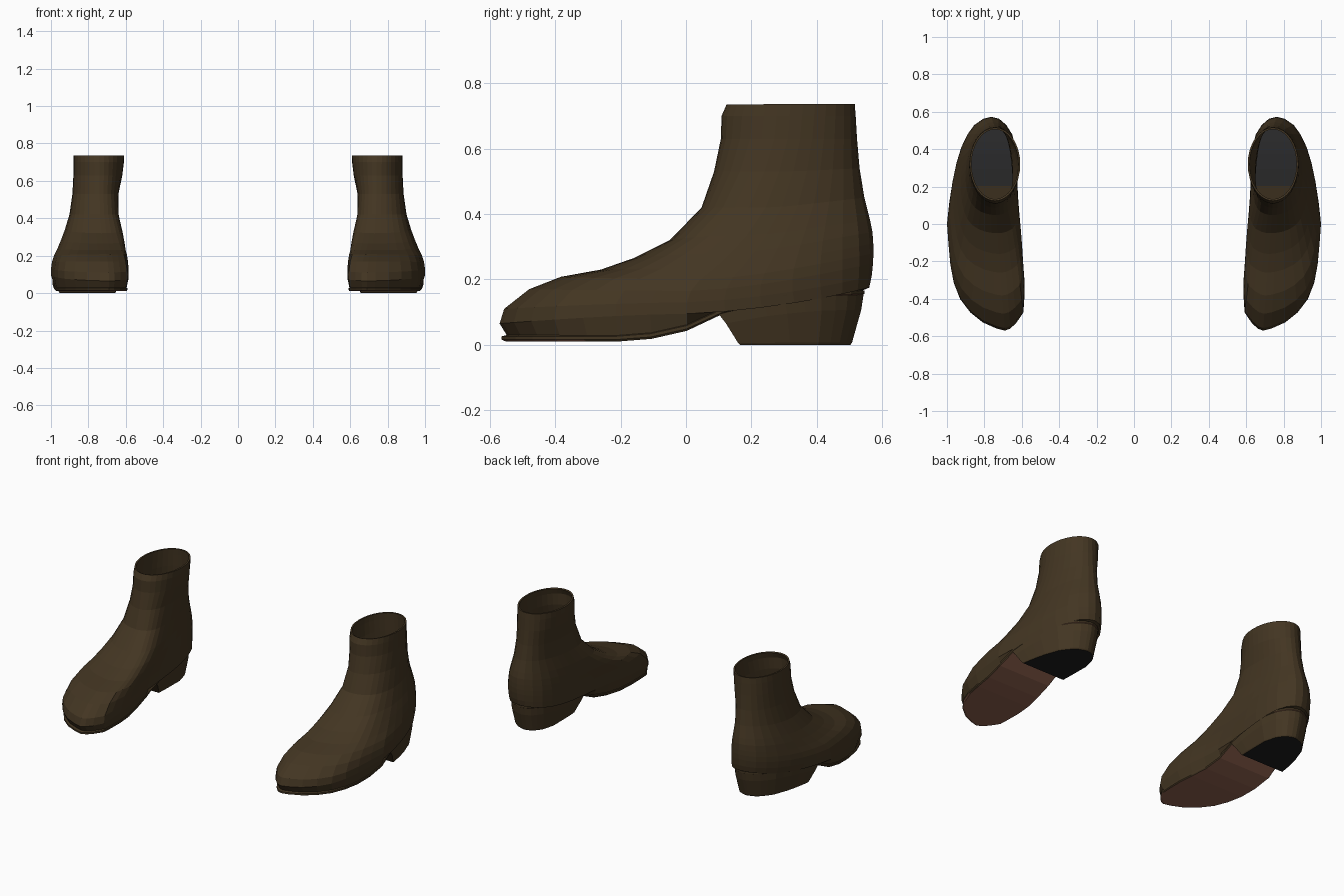
import bpy, bmesh, math

if "Cube" in bpy.data.objects:
    bpy.data.objects.remove(bpy.data.objects["Cube"])

N = 32  # columns around each ring


def mat(name, c):
    m = bpy.data.materials.new(name)
    m.diffuse_color = (*c, 1)
    m.use_nodes = True
    m.node_tree.nodes["Principled BSDF"].inputs["Base Color"].default_value = m.diffuse_color
    return m


BROWN = mat("dark brown leather", (0.056, 0.036, 0.016))
TAN = mat("reddish sole leather", (0.27, 0.118, 0.075))
BLACK = mat("black rubber", (0.013, 0.013, 0.013))
GREY = mat("grey insole", (0.026, 0.026, 0.027))


def interp(pts, v):
    if v <= pts[0][0]:
        return pts[0][1]
    for (a, fa), (b, fb) in zip(pts, pts[1:]):
        if v <= b:
            return fa + (fb - fa) * (v - a) / (b - a)
    return pts[-1][1]


# Plan outline of the foot (y, x) and height of the sole underside (y, z)
OUTER = [(-.57, .69), (-.55, .77), (-.51, .835), (-.45, .90), (-.36, .955), (-.2, .985), (0, 1.0),
         (.15, .985), (.3, .96), (.45, .915), (.54, .85), (.565, .805), (.575, .765)]
INNER = [(-.57, .69), (-.555, .65), (-.48, .592), (-.35, .583), (-.25, .587), (-.1, .61), (.05, .625),
         (.2, .622), (.38, .625), (.48, .65), (.545, .69), (.567, .725), (.575, .765)]
UNDER = [(-.57, .010), (-.2, .010), (-.04, .024), (.03, .055), (.1, .09), (.25, .125), (.4, .145), (.55, .15)]


def plan(a, s=1.0, sy=1.0, sb=None):
    """Point on the plan outline at angle a, pulled in towards the centre line."""
    y = .0025 - .5725 * math.cos(a)
    xo, xi = interp(OUTER, y), interp(INNER, y)
    c = (xo + xi) / 2
    x = xo if math.sin(a) >= 0 else xi
    return c + (x - c) * s, y * (sb if sb and y > 0 else sy)


def make(name, rings, mats, cap_low=False, cap_high=False, rule=None, thick=0):
    bm = bmesh.new()
    rows = [[bm.verts.new(p) for p in r] for r in rings]
    n = len(rows[0])
    for r0, r1 in zip(rows, rows[1:]):
        for j in range(n):
            k = (j + 1) % n
            bm.faces.new((r0[j], r0[k], r1[k], r1[j]))
    for use, r, flip in ((cap_low, rows[0], True), (cap_high, rows[-1], False)):
        if use:  # cap made of strips running across the foot
            for j in range(n // 2):
                q = [r[j], r[j + 1], r[n - 1 - j], r[-j % n]]
                q = list(dict.fromkeys(q))
                if len(q) > 2:
                    bm.faces.new(q[::-1] if flip else q)
    if cap_low and cap_high:
        bmesh.ops.recalc_face_normals(bm, faces=bm.faces)
    bm.normal_update()
    for f in bm.faces:
        if rule and rule(f):
            f.material_index = 1
    me = bpy.data.meshes.new(name)
    bm.to_mesh(me)
    bm.free()
    for m in mats:
        me.materials.append(m)
    ob = bpy.data.objects.new(name, me)
    bpy.context.collection.objects.link(ob)
    if thick:
        so = ob.modifiers.new("leather thickness", "SOLIDIFY")
        so.thickness, so.offset = thick, -1
    ob.modifiers.new("left and right", "MIRROR").use_mirror_merge = False
    return ob


ANG = [2 * math.pi * j / N for j in range(N)]

# Upper: each row gives (travel from outline to top line, height) at front, side and back
ROWS = [(0, .065, 0, .095, .25, .175), (.02, .11, 0, .13, .12, .21), (.13, .17, .04, .165, .05, .25),
        (.27, .208, .13, .20, .03, .28), (.446, .23, .27, .235, .04, .31), (.59, .265, .42, .28, .08, .345),
        (.75, .32, .58, .335, .2, .38), (.89, .42, .76, .42, .5, .45), (.945, .53, .89, .53, .75, .54),
        (.975, .63, .97, .63, .88, .63), (.978, .70, .99, .70, .95, .70), (1, .735, 1, .736, 1, .737)]
rings = []
base = []
for a in ANG:
    x, y = plan(a, .94, .96, .945)
    base.append((x, y, interp(UNDER, y) + .018))
rings.append(base)
for r in ROWS:
    ring = []
    for a in ANG:
        c, s = math.cos(a), math.sin(a)
        wf, wb = max(0, c) ** 1.5, max(0, -c) ** 1.5
        ws = 1 - wf - wb
        u = wf * r[0] + ws * r[2] + wb * r[4]
        z = wf * r[1] + ws * r[3] + wb * r[5]
        px, py = plan(a)
        qx, qy = .743 + .136 * s, .32 - .196 * c
        x, y = px + (qx - px) * u, py + (qy - py) * u
        pinch = math.exp(-((z - .48) / .14) ** 2)   # narrow ankle
        x += pinch * (-.008 * s if s > 0 else -.035 * s)
        ring.append((x, y, z))
    rings.append(ring)
make("boot_upper", rings, [BROWN], thick=.01)

# Sole: thin curved plate with a reddish underside
rings = []
for s, dz in ((.935, 0), (.96, .006), (.96, .016), (.93, .020)):
    ring = []
    for a in ANG:
        x, y = plan(a, s, s + .03, s - .01)
        ring.append((x, y, interp(UNDER, y) + dz))
    rings.append(ring)
make("sole", rings, [BROWN, TAN], True, True, lambda f: f.normal.z < -.75)

# Insole seen through the opening: grey heel pad, brown towards the toe
rings = [[(x, y, interp(UNDER, y) + dz) for x, y in (plan(a, .88, .92) for a in ANG)] for dz in (.022, .03)]
make("insole", rings, [BROWN, GREY], True, True, lambda f: f.calc_center_median().y > .17)

# Heel block: tapered stack with a straight front edge
M = 10
STEPS = [math.sin(math.pi / 2 * i / M) for i in range(M + 1)]
rings = []
for t, y0, y1, s in ((1, .165, .503, .80), (.95, .16, .508, .82), (.3, .122, .536, .925), (0, .10, .543, .95)):
    right, left = [], []
    for v in STEPS:
        yt = .10 + .475 * v
        xo, xi = interp(OUTER, yt), interp(INNER, yt)
        c = (xo + xi) / 2
        y = y0 + (y1 - y0) * v
        z = (interp(UNDER, .1 + .443 * v) + .004) * (1 - t)
        right.append((c + (xo - c) * s, y, z))
        left.append((c + (xi - c) * s, y, z))
    # front centre, outer side, back tip, inner side
    front = ((right[0][0] + left[0][0]) / 2, y0, right[0][2])
    rings.append([front] + right + left[-2::-1])
make("heel", rings, [BROWN, BLACK], True, True, lambda f: f.normal.z < -.9)
